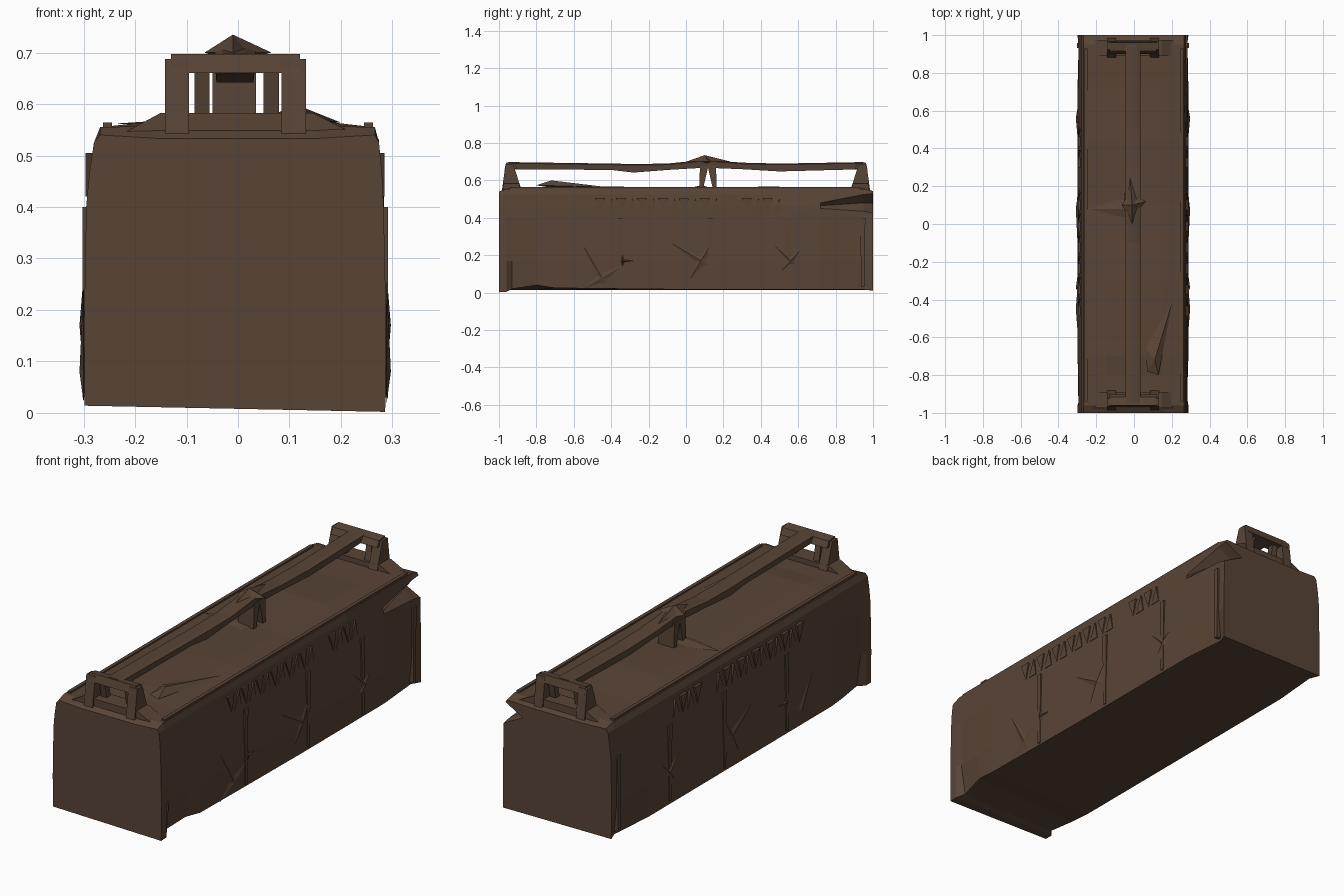
import bpy, bmesh, math
from mathutils import Vector

if "Cube" in bpy.data.objects:
    bpy.data.objects.remove(bpy.data.objects["Cube"])

brown = bpy.data.materials.new("dark brown")
brown.diffuse_color = (0.098, 0.058, 0.037, 1)
brown.use_nodes = True
brown.node_tree.nodes["Principled BSDF"].inputs["Base Color"].default_value = brown.diffuse_color


def finish(name, bm):
    bmesh.ops.recalc_face_normals(bm, faces=bm.faces)
    me = bpy.data.meshes.new(name)
    bm.to_mesh(me)
    bm.free()
    me.materials.append(brown)
    ob = bpy.data.objects.new(name, me)
    bpy.context.collection.objects.link(ob)
    return ob


def loft(bm, rings):
    """Skin a list of equal-length closed rings and cap both ends."""
    vs = [[bm.verts.new(p) for p in r] for r in rings]
    n = len(vs[0])
    for a, b in zip(vs, vs[1:]):
        for i in range(n):
            j = (i + 1) % n
            bm.faces.new((a[i], a[j], b[j], b[i]))
    bm.faces.new(vs[0])
    bm.faces.new(vs[-1])


def prism(bm, pts, x0, x1):
    """Extrude a (y, z) outline from x0 to x1."""
    loft(bm, [[(x, y, z) for y, z in pts] for x in (x0, x1)])


def spike(bm, centre, normal, tips):
    """Flat-backed star: outline points around a raised centre."""
    c, n = Vector(centre), Vector(normal)
    top = bm.verts.new(c + n)
    low = bm.verts.new(c - n * 0.5)
    ring = [bm.verts.new(c + Vector(t)) for t in tips]
    for i in range(len(ring)):
        a, b = ring[i], ring[(i + 1) % len(ring)]
        bm.faces.new((a, b, top))
        bm.faces.new((b, a, low))


# Main case: cross-sections along y, with bevelled ends, tucked feet and the dented back corner
def section(y, drop=0, foot=0.016, notch=0, lift=0, tuck=0, lo=0.40, hi=0.525):
    right = [(0.286 - tuck, foot), (0.288 - tuck * 0.3, 0.17), (0.283, lo),
             (0.280 - notch, (lo + hi) / 2), (0.274, hi)]
    top = [(0.266, 0.555 - drop * 0.6), (0.15, 0.558 - drop + lift), (0, 0.558 - drop + lift),
           (-0.15, 0.558 - drop + lift), (-0.268, 0.555 - drop * 0.6)]
    left = [(-0.28, 0.525), (-0.289, 0.465), (-0.295, 0.40),
            (-0.299 + tuck * 0.3, 0.17), (-0.298 + tuck, 0.014)]
    return [(x, y, z) for x, z in right + top + left]


bm = bmesh.new()
loft(bm, [section(-1, 0.025, 0.002), section(-0.96, 0, 0.004), section(-0.93, 0, 0.02, tuck=0.03),
          section(-0.8, 0, 0.04, tuck=0.01), section(-0.7, 0, 0.025, lift=0.01),
          section(-0.3, 0, 0.02, lift=0.008), section(0.1), section(0.45, lift=0.01),
          section(0.72, lo=0.45, hi=0.48),
          section(0.95, 0, 0.016, 0.07, tuck=0.02, lo=0.435, hi=0.525),
          section(1, 0.02, 0.012, 0.10, lo=0.425, hi=0.53)])
finish("case", bm)

# Thin lid rim strips running along both long edges
bm = bmesh.new()
for s in (-1, 1):
    prism(bm, [(-0.94, 0.54), (0.93, 0.54), (0.93, 0.564), (-0.94, 0.564)], s * 0.245, s * 0.262)
finish("lid_rim", bm)

# Vertical seams, jagged decoration and star-shaped dents on both sides
seams, teeth, dents = bmesh.new(), bmesh.new(), bmesh.new()
for s, x in ((1, 0.286), (-1, -0.297)):
    for y in (-0.35, 0.13, 0.55, 0.945):
        prism(seams, [(y - 0.008, 0.03), (y + 0.008, 0.03), (y + 0.014, 0.40), (y - 0.014, 0.40)],
              x - s * 0.02, x + s * 0.005)
    for i in range(18):
        y = -0.46 + i * 0.056
        if 0.19 < y < 0.29:
            continue
        lo, hi = (0.42, 0.505) if i % 2 else (0.505, 0.42)
        prism(teeth, [(y - 0.026, lo), (y + 0.026, lo), (y + 0.008, hi)], x - s * 0.03, x - s * 0.001)
    # long dent tip direction given by the angle
    for y, z, r, ang in ((0.08, 0.17, 0.19, 2.6), (-0.34, 0.17, 0.06, 0.0),
                         (0.56, 0.17, 0.12, 2.4), (-0.45, 0.08, 0.20, 2.1)):
        tips = []
        for k in range(8):
            a = k * math.pi / 4 + ang
            q = r * (0.15 if k % 2 else 0.6 + 0.4 * math.cos(a - ang))
            tips.append((0, q * math.cos(a), max(q * math.sin(a), 0.02 - z)))
        spike(dents, (x + s * 0.003, y, z), (s * 0.008, 0, 0), tips)
finish("side_seam", seams)
finish("side_jagged_trim", teeth)
finish("side_dent", dents)

# End brackets: two leaning legs, a crossbar and a low foot, mirrored front to back
bm = bmesh.new()
for s in (-1, 1):
    leg = [(s * 0.985, 0.54), (s * 0.88, 0.55), (s * 0.915, 0.66), (s * 0.925, 0.688), (s * 0.965, 0.688)]
    prism(bm, leg, -0.142, -0.095)
    prism(bm, leg, 0.085, 0.132)
    bar = [(s * 0.97, 0.66), (s * 0.90, 0.66), (s * 0.915, 0.69), (s * 0.96, 0.697)]
    prism(bm, bar, -0.13, 0.12)
    # foot sloping down to the lid on both sides
    loft(bm, [[(x, s * y, z) for x, z in ((-0.22, 0.545), (-0.15, 0.583), (0.145, 0.583), (0.22, 0.545))]
              for y in (0.975, 0.89)])
    # braces from the foot to the rail
    for x in (-0.085, 0.05):
        prism(bm, [(s * 0.93, 0.57), (s * 0.90, 0.57), (s * 0.92, 0.67), (s * 0.95, 0.67)], x, x + 0.03)
finish("end_bracket", bm)

# Carrying rail, slightly wavy
bm = bmesh.new()
rings = []
for y, lo, hi in ((-0.95, 0.66, 0.698), (-0.4, 0.656, 0.69), (-0.28, 0.642, 0.688),
                  (-0.1, 0.656, 0.69), (0.1, 0.668, 0.71), (0.3, 0.66, 0.695),
                  (0.5, 0.648, 0.69), (0.95, 0.66, 0.698)):
    rings.append([(-0.042, y, lo), (0.03, y, lo), (0.034, y, hi - 0.006),
                  (0.015, y, hi), (-0.03, y, hi), (-0.045, y, hi - 0.006)])
loft(bm, rings)
finish("rail", bm)

# Centre post: two splayed legs under the rail
bm = bmesh.new()
for y0, y1 in ((0.07, 0.095), (0.145, 0.135)):
    prism(bm, [(y0, 0.55), (y0 + 0.02, 0.55), (y1 + 0.025, 0.68), (y1 - 0.02, 0.68)], -0.05, 0.035)
finish("centre_post", bm)

# Star-shaped knot on the rail and the splinters lying on the lid
bm = bmesh.new()
spike(bm, (-0.01, 0.1, 0.70), (0, 0, 0.035),
      [(0.075, 0.02, 0), (0.03, 0.04, 0), (-0.01, 0.14, 0), (-0.03, 0.04, 0),
       (-0.055, 0, 0), (-0.03, -0.04, 0), (0, -0.1, 0), (0.03, -0.03, 0)])
finish("rail_knot", bm)

bm = bmesh.new()
spike(bm, (-0.06, 0.08, 0.562), (0, 0, 0.012),
      [(0.1, 0.03, 0), (-0.02, 0.05, 0), (-0.18, 0, 0), (-0.02, -0.04, 0), (0.06, -0.05, 0)])
spike(bm, (0.11, -0.72, 0.574), (0, 0, 0.026),
      [(0.09, 0.3, -0.01), (-0.05, 0.06, 0), (-0.04, -0.06, 0), (0.02, -0.08, 0)])
finish("lid_splinter", bm)
